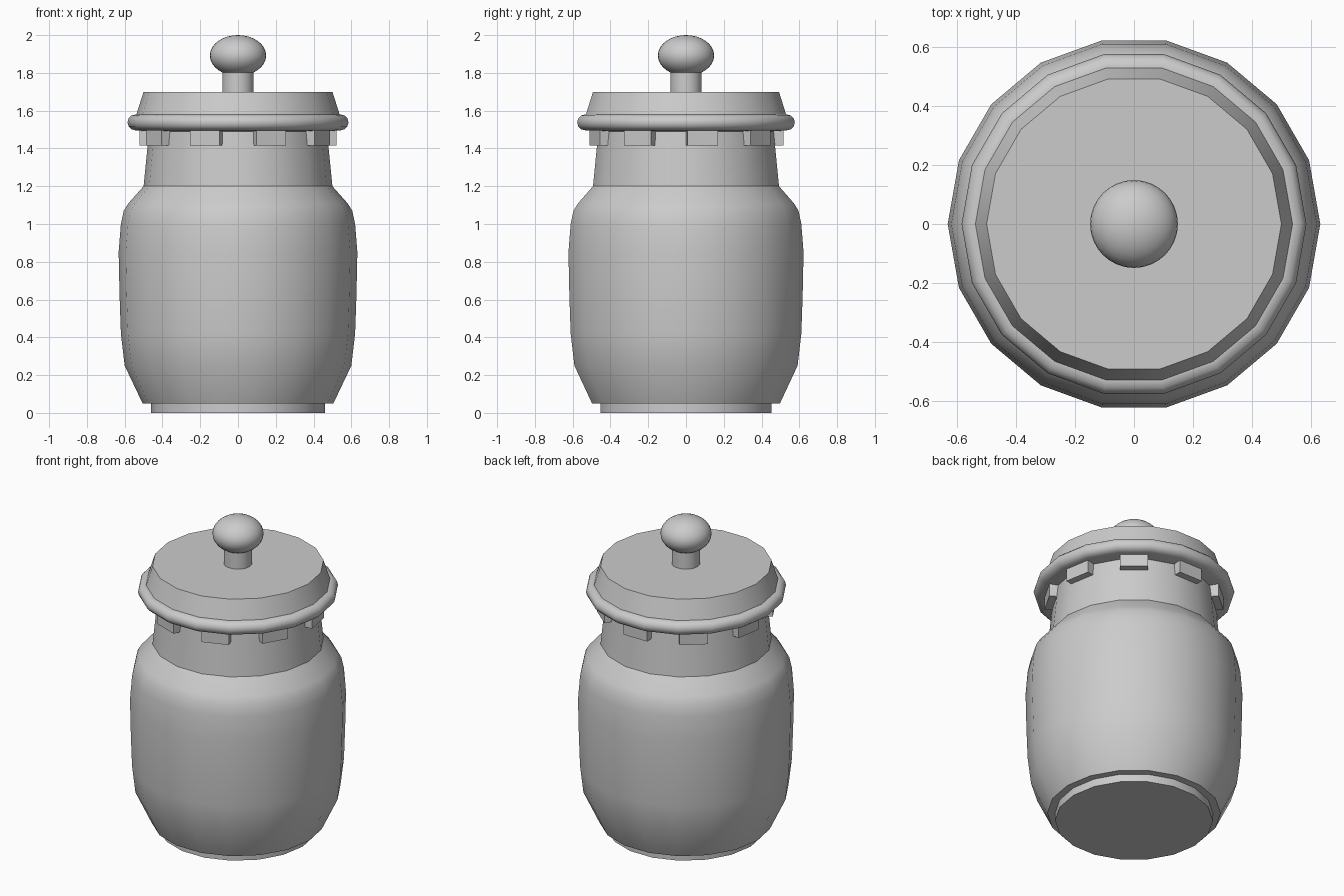
import bpy, bmesh, math
from mathutils import Matrix, Vector

if "Cube" in bpy.data.objects:
    bpy.data.objects.remove(bpy.data.objects["Cube"])

SIDES = 18


def finish(name, bm, smooth=True):
    bmesh.ops.recalc_face_normals(bm, faces=bm.faces)
    mesh = bpy.data.meshes.new(name)
    bm.to_mesh(mesh)
    bm.free()
    obj = bpy.data.objects.new(name, mesh)
    bpy.context.collection.objects.link(obj)
    if smooth:
        bpy.ops.object.select_all(action='DESELECT')
        obj.select_set(True)
        bpy.context.view_layer.objects.active = obj
        bpy.ops.object.shade_smooth_by_angle(angle=math.radians(35))
    return obj


def lathe(name, profile, sides=SIDES):
    """Stack rings of (radius, z), capped at both ends."""
    bm = bmesh.new()
    rings = []
    for r, z in profile:
        rings.append([bm.verts.new((r * math.cos(math.tau * i / sides),
                                    r * math.sin(math.tau * i / sides), z))
                      for i in range(sides)])
    for a, b in zip(rings, rings[1:]):
        for i in range(sides):
            j = (i + 1) % sides
            bm.faces.new((a[i], a[j], b[j], b[i]))
    bm.faces.new(rings[0])
    bm.faces.new(rings[-1])
    return finish(name, bm)


# Jar body with foot, shoulder and neck
lathe("jar_body", [(0.46, 0), (0.46, 0.05), (0.505, 0.05), (0.60, 0.25),
                   (0.62, 0.42), (0.627, 0.62), (0.632, 0.85), (0.62, 1.0),
                   (0.605, 1.07), (0.58, 1.11), (0.50, 1.20), (0.47, 1.50)])

# Lid with rounded rim
rim = [(0.543 + 0.042 * math.cos(math.radians(a)),
        1.538 + 0.042 * math.sin(math.radians(a))) for a in range(-90, 91, 30)]
lathe("lid", [(0.46, 1.49)] + rim + [(0.538, 1.58), (0.50, 1.70)])

# Square teeth under the rim, one on every other side
bm = bmesh.new()
for k in range(9):
    turn = Matrix.Rotation(math.radians(10 + 40 * k), 4, 'Z')
    place = Matrix.Translation(Vector((0.485, 0, 1.455)))
    size = Matrix.Diagonal((0.06, 0.165, 0.08, 1))
    bmesh.ops.create_cube(bm, size=1, matrix=turn @ place @ size)
finish("lid_teeth", bm, smooth=False)

# Knob stem and flattened ball
lathe("knob_stem", [(0.083, 1.69), (0.083, 1.82)])
bm = bmesh.new()
bmesh.ops.create_uvsphere(bm, u_segments=32, v_segments=16, radius=1,
                          matrix=Matrix.Translation((0, 0, 1.892))
                          @ Matrix.Diagonal((0.149, 0.149, 0.108, 1)))
finish("knob", bm)
